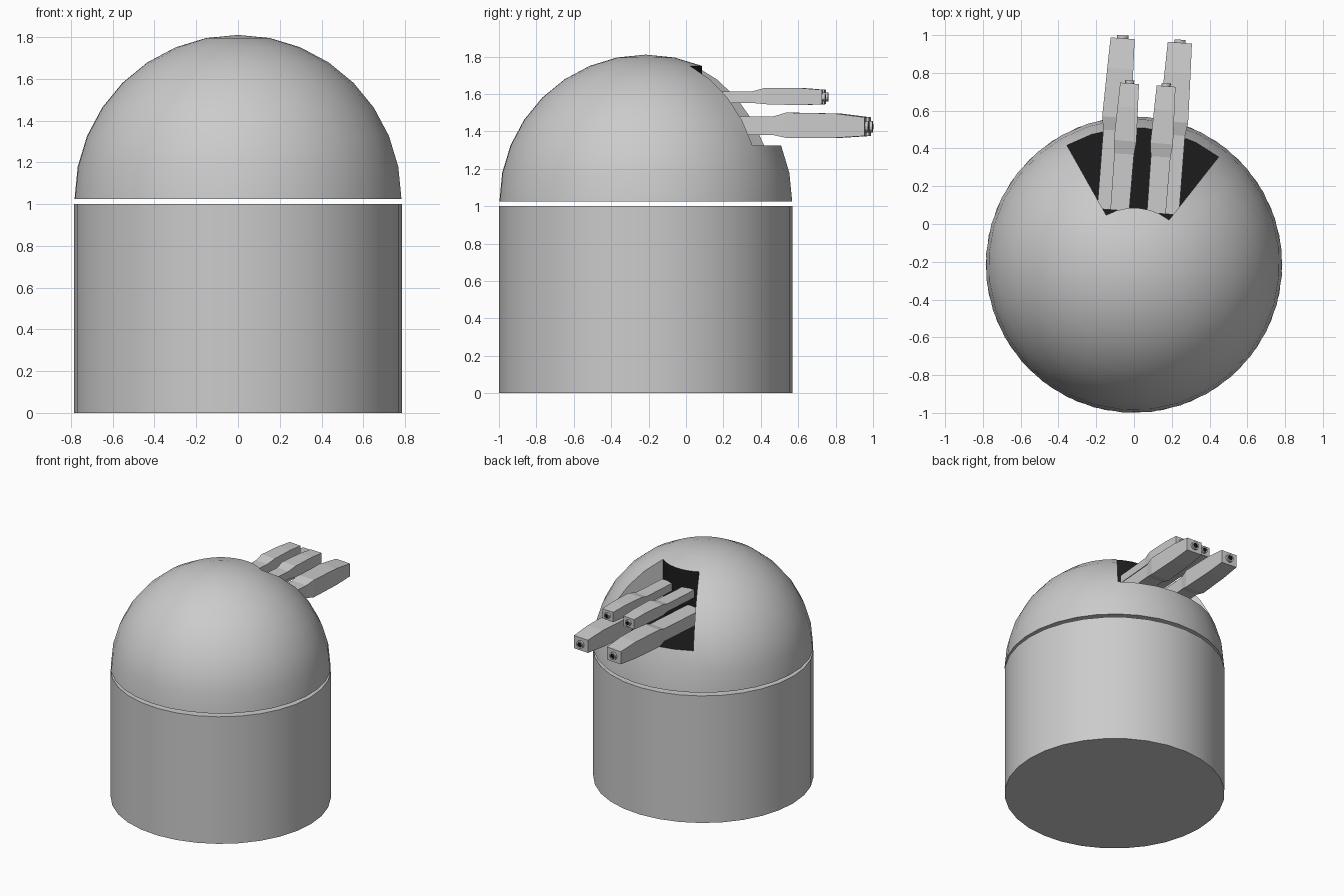
import bpy, bmesh, math
from mathutils import Matrix

if "Cube" in bpy.data.objects:
    bpy.data.objects.remove(bpy.data.objects["Cube"])

CY, R, SEG = -0.215, 0.785, 32
TURN = math.radians(-4.4)      # the turret is swung slightly to one side
BASE_Z, OPEN_Z = 1.025, 1.325


def material(name, v):
    m = bpy.data.materials.new(name)
    m.diffuse_color = (v, v, v, 1)
    m.use_nodes = True
    m.node_tree.nodes["Principled BSDF"].inputs["Base Color"].default_value = m.diffuse_color
    return m


GREY = material("light grey", 0.6)
DARK = material("near black", 0.012)


def finish(bm, name, turn=0.0, smooth=True):
    bmesh.ops.recalc_face_normals(bm, faces=bm.faces[:])
    me = bpy.data.meshes.new(name)
    bm.to_mesh(me)
    bm.free()
    me.materials.append(GREY)
    me.materials.append(DARK)
    ob = bpy.data.objects.new(name, me)
    bpy.context.collection.objects.link(ob)
    ob.location = (0, CY, 0)
    ob.rotation_euler.z = turn
    if smooth:
        bpy.ops.object.select_all(action='DESELECT')
        ob.select_set(True)
        bpy.context.view_layer.objects.active = ob
        bpy.ops.object.shade_smooth_by_angle(angle=math.radians(30))
    return ob


# Cylindrical base
bm = bmesh.new()
bmesh.ops.create_cone(bm, cap_ends=True, segments=SEG, radius1=R, radius2=R,
                      depth=1.0, matrix=Matrix.Translation((0, 0, 0.5)))
finish(bm, "base_drum")

# Dome with a wedge-shaped gun opening around local +y
bm = bmesh.new()
step = 2 * math.pi / SEG
LOW, HIGH, SIDE = 2, 6, 3      # rows and columns bounding the opening


def polar(r, j, z):
    return bm.verts.new((r * math.sin(j * step), r * math.cos(j * step), z))


rows = [[polar(R * math.cos(i * step), j, BASE_Z + R * math.sin(i * step))
         for j in range(SEG)] for i in range(8)]
top = bm.verts.new((0, 0, BASE_Z + R))
for j in range(SEG):
    k = (j + 1) % SEG
    for i in range(7):
        if LOW <= i < HIGH and (j < SIDE or j >= SEG - SIDE):
            continue
        bm.faces.new((rows[i][j], rows[i][k], rows[i + 1][k], rows[i + 1][j]))
    bm.faces.new((rows[7][j], rows[7][k], top))
bm.faces.new(rows[0])
# Opening: dark floor and back wall, grey side walls
cols = range(-SIDE, SIDE + 1)
inner = {j: polar(R * math.cos(HIGH * step), j, OPEN_Z) for j in cols}
for j in range(-SIDE, SIDE):
    floor = bm.faces.new((rows[LOW][j], rows[LOW][j + 1], inner[j + 1], inner[j]))
    back = bm.faces.new((inner[j], inner[j + 1], rows[HIGH][j + 1], rows[HIGH][j]))
    floor.material_index = back.material_index = 1
for j in (-SIDE, SIDE):
    bm.faces.new([rows[i][j] for i in range(LOW, HIGH + 1)] + [inner[j]])
finish(bm, "dome", TURN)


def gun(name, x, sections, muzzle_r):
    """Square barrel lofted through (y, half width, z low, z high)."""
    bm = bmesh.new()
    rings = [[bm.verts.new((x + sx * w, y, z)) for sx, z in
              ((-1, z0), (1, z0), (1, z1), (-1, z1))] for y, w, z0, z1 in sections]
    for a, b in zip(rings, rings[1:]):
        for k in range(4):
            n = (k + 1) % 4
            bm.faces.new((a[k], a[n], b[n], b[k]))
    bm.faces.new(rings[0])
    bm.faces.new(rings[-1])
    finish(bm, name + "_barrel", TURN, smooth=False)
    # Muzzle ring with a dark bore
    y, _, z0, z1 = sections[-1]
    zc, n = (z0 + z1) / 2, 12
    bm = bmesh.new()
    prof = [(muzzle_r, y - 0.005), (muzzle_r, y + 0.016),
            (muzzle_r * 0.6, y + 0.016), (muzzle_r * 0.6, y + 0.003)]
    loops = [[bm.verts.new((x + r * math.cos(2 * math.pi * k / n), py,
                            zc + r * math.sin(2 * math.pi * k / n)))
              for k in range(n)] for r, py in prof]
    for s, (a, b) in enumerate(zip(loops, loops[1:])):
        for k in range(n):
            f = bm.faces.new((a[k], a[(k + 1) % n], b[(k + 1) % n], b[k]))
            f.material_index = 1 if s == 2 else 0
    bm.faces.new(loops[-1]).material_index = 1
    bm.faces.new(loops[0])
    finish(bm, name + "_muzzle", TURN)


# Two long lower guns and two short upper guns
LOWER = [(0.28, 0.065, 1.38, 1.48), (0.70, 0.065, 1.38, 1.48),
         (0.77, 0.076, 1.365, 1.50), (1.03, 0.069, 1.365, 1.495),
         (1.19, 0.064, 1.375, 1.475)]
UPPER = [(0.28, 0.05, 1.552, 1.613), (0.58, 0.052, 1.552, 1.613),
         (0.65, 0.06, 1.545, 1.632), (0.83, 0.054, 1.54, 1.632),
         (0.955, 0.05, 1.545, 1.622)]
for side, s in (("left", -1), ("right", 1)):
    gun("lower_gun_" + side, s * 0.152, LOWER, 0.03)
    gun("upper_gun_" + side, s * 0.097, UPPER, 0.024)
